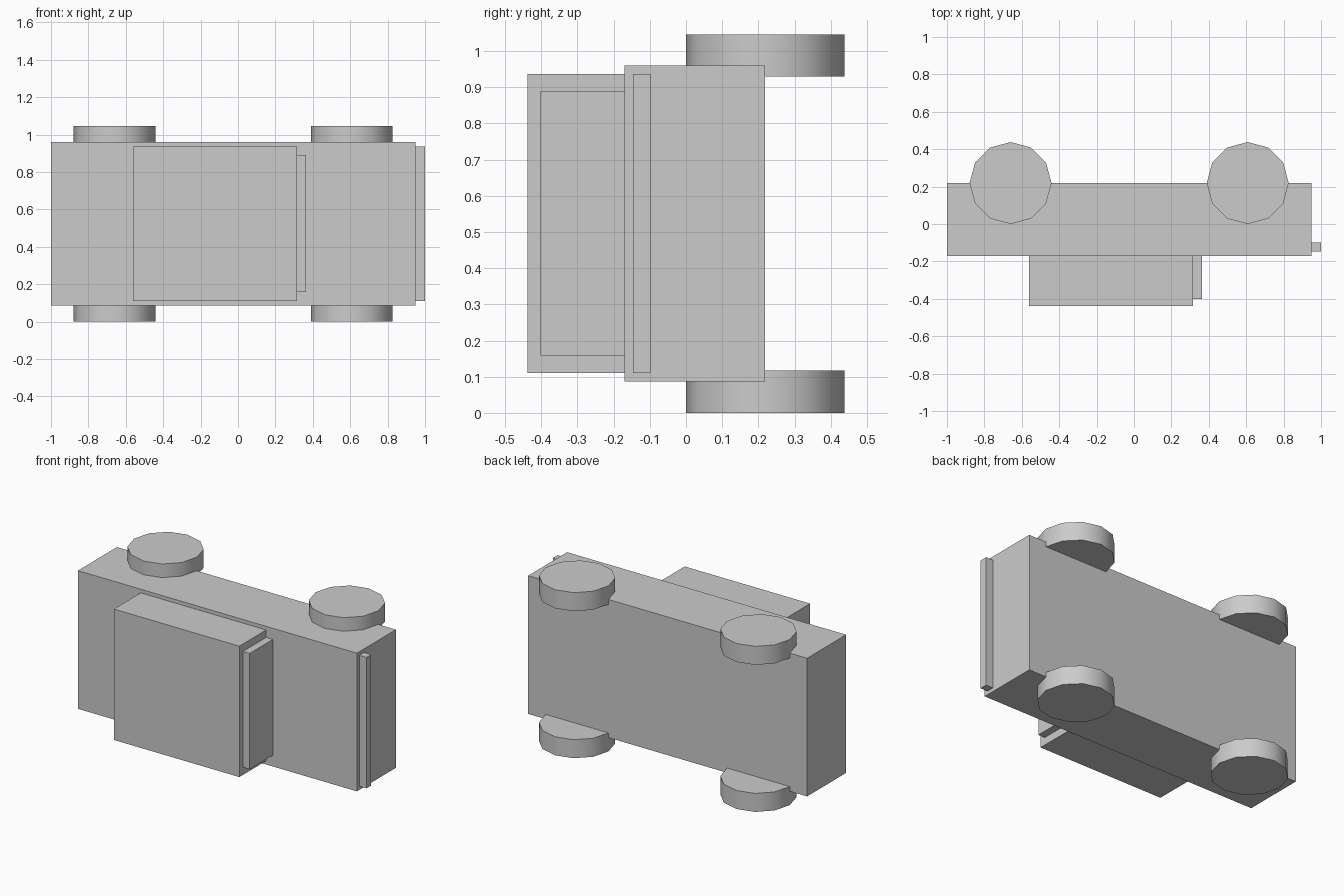
import bpy
import math

cube = bpy.data.objects.get("Cube")
if cube:
    bpy.data.objects.remove(cube, do_unlink=True)

GREY = (0.6, 0.6, 0.6, 1.0)
grey = bpy.data.materials.new("plain_grey")
grey.use_nodes = True
grey.diffuse_color = GREY
grey.node_tree.nodes["Principled BSDF"].inputs["Base Color"].default_value = GREY


def box(name, x, y, z):
    """Box spanning the given (low, high) ranges."""
    spans = (x, y, z)
    bpy.ops.mesh.primitive_cube_add(size=1, location=[(a + b) / 2 for a, b in spans])
    ob = bpy.context.object
    ob.name = name
    ob.scale = [b - a for a, b in spans]
    bpy.ops.object.transform_apply(location=False, rotation=False, scale=True)
    ob.data.materials.append(grey)


def wheel(name, x, z):
    """Twelve-sided wheel with its axle along z."""
    bpy.ops.mesh.primitive_cylinder_add(vertices=12, radius=0.219, depth=0.117,
                                        location=(x, 0.219, z))
    ob = bpy.context.object
    ob.name = name
    ob.data.materials.append(grey)
    bpy.ops.object.shade_smooth_by_angle(angle=math.radians(40))


# Vehicle lying on its side: chassis, cabin, windscreen and bumper
box("chassis", (-1.0, 0.95), (-0.17, 0.219), (0.087, 0.96))
box("cabin", (-0.561, 0.316), (-0.438, -0.17), (0.11, 0.937))
box("windscreen", (0.316, 0.363), (-0.402, -0.17), (0.158, 0.89))
box("bumper", (0.95, 1.0), (-0.146, -0.098), (0.11, 0.937))

# Wheels on both sides
for end, x in (("rear", -0.66), ("front", 0.608)):
    for side, z in (("lower", 0.0585), ("upper", 0.9875)):
        wheel(f"{end}_{side}_wheel", x, z)
